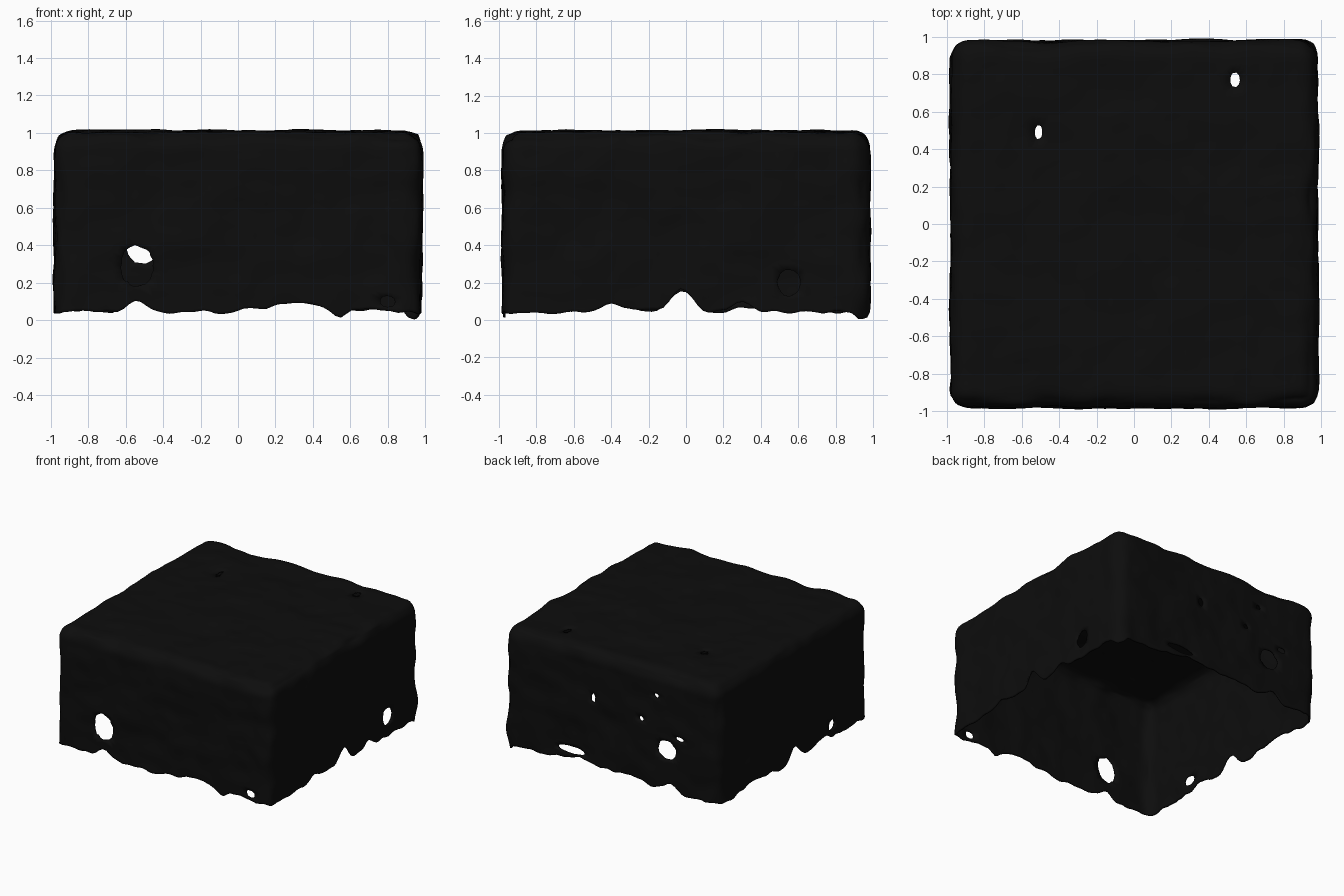
import bpy, bmesh, math
from mathutils import Vector, noise

if "Cube" in bpy.data.objects:
    bpy.data.objects.remove(bpy.data.objects["Cube"])

HALF, TOP, RAD, CUTS = 0.978, 1.008, 0.10, 63

# holes: axis of the wall, side, centre u, centre v, radius u, radius v
HOLES = [
    (1, -1, -0.54, 0.29, 0.085, 0.11), (1, -1, 0.80, 0.10, 0.04, 0.03),
    (1, 1, -0.51, 0.38, 0.08, 0.08), (1, 1, 0.16, 0.63, 0.02, 0.04),
    (1, 1, -0.41, 0.80, 0.02, 0.02), (1, 1, -0.63, 0.50, 0.04, 0.02),
    (1, 1, -0.28, 0.58, 0.02, 0.02), (1, 1, 0.36, 0.15, 0.12, 0.03),
    (0, 1, 0.55, 0.20, 0.06, 0.07), (0, -1, -0.50, 0.15, 0.05, 0.04),
    (2, 1, 0.54, 0.77, 0.025, 0.04), (2, 1, -0.51, 0.49, 0.02, 0.04),
]
# notches and drips in the hem: axis, side, centre, height, width
HEM = [
    (1, -1, -0.54, 0.06, 0.06), (1, -1, 0.30, 0.05, 0.20), (1, -1, 0.54, -0.05, 0.05),
    (1, 1, -0.54, 0.07, 0.08), (1, 1, 0.30, 0.06, 0.20), (1, 1, -0.10, 0.03, 0.3),
    (0, 1, -0.02, 0.12, 0.07), (0, 1, 0.30, 0.05, 0.06), (0, 1, -0.39, 0.04, 0.10),
    (0, 1, 0.94, -0.05, 0.04),
    (0, -1, -0.02, 0.12, 0.08), (0, -1, -0.39, 0.05, 0.10), (0, -1, 0.5, 0.03, 0.2),
]


def hole_distance(p, hole):
    axis, side, u, v, ru, rv = hole
    limit = 0.9
    if p[axis] * side < limit:
        return None
    a, b = [i for i in range(3) if i != axis]
    return Vector(((p[a] - u) / ru, (p[b] - v) / rv)), a, b


def hem_height(p):
    b = 0.045 + 0.022 * noise.noise(p * 4) + 0.018 * noise.noise(p * 13)
    for axis, side, c, h, w in HEM:
        if p[axis] * side > 0.9:
            b += h * math.exp(-((p[1 - axis] - c) / w) ** 2)
    return max(b, 0.0)


# Box without a bottom, subdivided
bm = bmesh.new()
bmesh.ops.create_cube(bm, size=2)
bmesh.ops.subdivide_edges(bm, edges=bm.edges[:], cuts=CUTS, use_grid_fill=True)
bmesh.ops.delete(bm, geom=[f for f in bm.faces if f.calc_center_median().z < -0.999],
                 context='FACES')

# Rounded edges, ragged hem and lumpy surface
for v in bm.verts:
    p = Vector((v.co.x * HALF, v.co.y * HALF, (v.co.z + 1) / 2 * TOP))
    k = HALF - RAD
    q = Vector((max(-k, min(k, p.x)), max(-k, min(k, p.y)), min(TOP - RAD, p.z)))
    n = (p - q).normalized()
    corner = 1 - max(abs(c) for c in n)
    p = q + n * RAD
    base = hem_height(Vector((p.x, p.y, 0)))
    fade = max(0, 1 - p.z / 0.5)
    p.z += base * fade
    lump = 0.016 * noise.noise(p * 3.2 + Vector((5, 2, 7))) + 0.008 * noise.noise(p * 8)
    edge = corner * 0.11 * noise.noise(p * 4 + Vector((1, 9, 3)))
    v.co = p + n * (lump + edge)

# Torn holes, with their rims pulled onto clean ellipses
for hole in HOLES:
    doomed = set()
    for v in bm.verts:
        hit = hole_distance(v.co, hole)
        if hit and hit[0].length < 1:
            doomed.add(v)
    faces = {f for v in doomed for f in v.link_faces}
    rim = {v for f in faces for v in f.verts} - doomed
    bmesh.ops.delete(bm, geom=list(doomed), context='VERTS')
    for v in rim:
        if v.is_valid:
            d, a, b = hole_distance(v.co, hole) or (None, 0, 0)
            if d:
                d = d.normalized() * (1 + 0.12 * noise.noise(v.co * 25))
                v.co[a] = hole[2] + d.x * hole[4]
                v.co[b] = hole[3] + d.y * hole[5]

bmesh.ops.recalc_face_normals(bm, faces=bm.faces[:])
if max(bm.faces, key=lambda f: f.calc_center_median().z).normal.z < 0:
    bmesh.ops.reverse_faces(bm, faces=bm.faces[:])
for f in bm.faces:
    f.smooth = True
mesh = bpy.data.meshes.new("draped_cover")
bm.to_mesh(mesh)
bm.free()
cover = bpy.data.objects.new("draped_cover", mesh)
bpy.context.collection.objects.link(cover)

# Thin cloth thickness
solid = cover.modifiers.new("thickness", 'SOLIDIFY')
solid.thickness = 0.012
solid.offset = -1

black = bpy.data.materials.new("charcoal black")
black.diffuse_color = (0.004, 0.004, 0.004, 1)
black.use_nodes = True
black.node_tree.nodes["Principled BSDF"].inputs["Base Color"].default_value = black.diffuse_color
mesh.materials.append(black)
